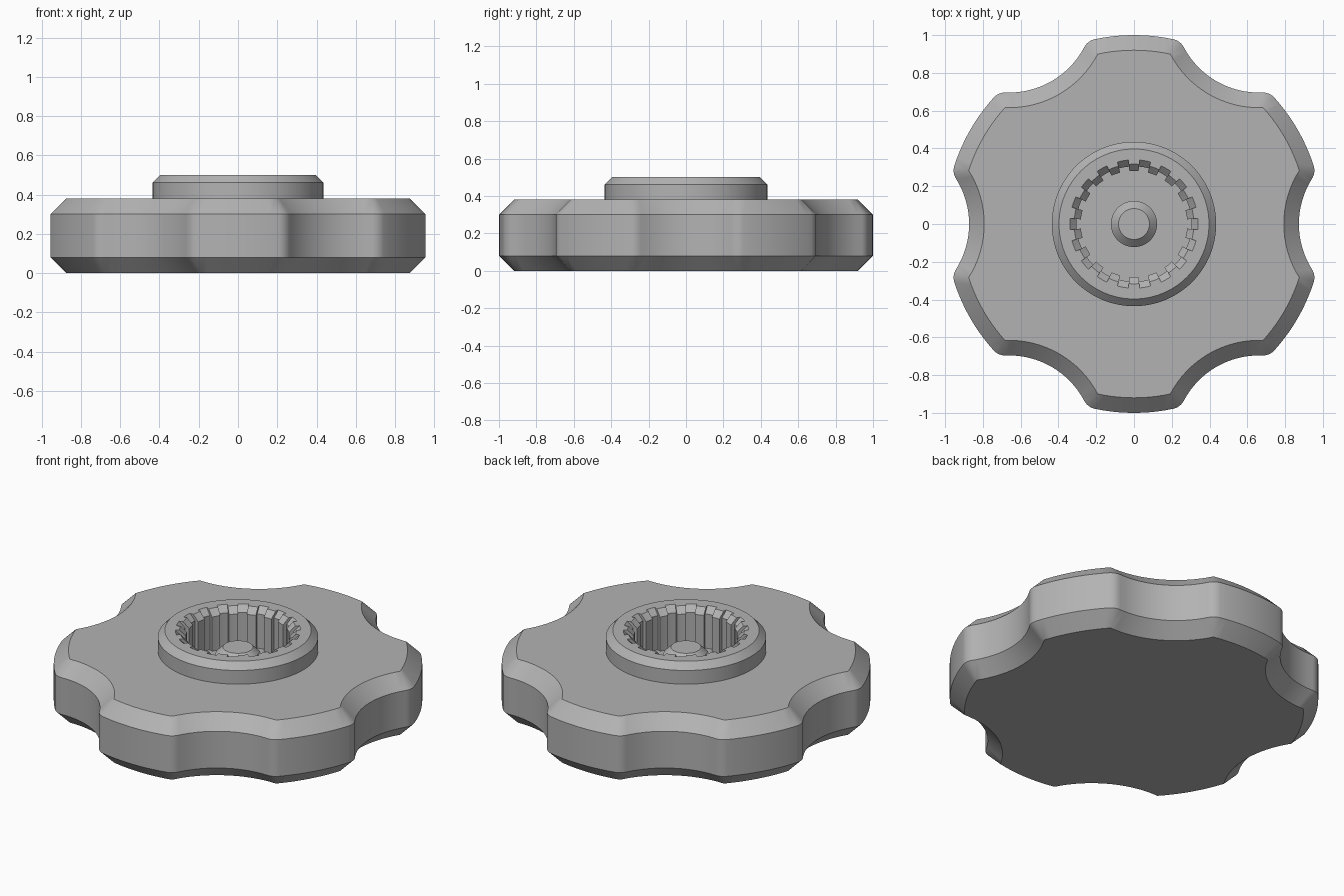
import bpy, bmesh
from math import sin, cos, pi, radians, atan2, sqrt
from mathutils import Vector, Matrix

if "Cube" in bpy.data.objects:
    bpy.data.objects.remove(bpy.data.objects["Cube"])

GREY = (0.45, 0.45, 0.45, 1)
grey = bpy.data.materials.new("plain grey")
grey.use_nodes = True
grey.diffuse_color = GREY
grey.node_tree.nodes["Principled BSDF"].inputs["Base Color"].default_value = GREY


def polar(r, a):
    return Vector((r * cos(a), r * sin(a)))


def loft(name, rings, cap_start=False, cap_end=False):
    """Skin a stack of (points, z) rings that share one point count."""
    bm = bmesh.new()
    rows = [[bm.verts.new((p.x, p.y, z)) for p in pts] for pts, z in rings]
    for low, high in zip(rows, rows[1:]):
        for i in range(len(low)):
            j = (i + 1) % len(low)
            bm.faces.new((low[i], low[j], high[j], high[i]))
    if cap_start:
        bm.faces.new(rows[0][::-1])
    if cap_end:
        bm.faces.new(rows[-1])
    bmesh.ops.remove_doubles(bm, verts=bm.verts, dist=1e-5)
    mesh = bpy.data.meshes.new(name)
    bm.to_mesh(mesh)
    bm.free()
    mesh.materials.append(grey)
    obj = bpy.data.objects.new(name, mesh)
    bpy.context.collection.objects.link(obj)
    bpy.ops.object.select_all(action='DESELECT')
    bpy.context.view_layer.objects.active = obj
    obj.select_set(True)
    bpy.ops.object.shade_smooth_by_angle(angle=radians(28))
    return obj


# Grip outline: six lobes and six scallops, with an outward normal per point
CHAMFER, LOBE_R, SCALLOP_R, SCALLOP_X = 0.08, 0.92, 0.53, 1.323
corner_x = (LOBE_R**2 + SCALLOP_X**2 - SCALLOP_R**2) / (2 * SCALLOP_X)
corner_y = sqrt(LOBE_R**2 - corner_x**2)
lobe_a = atan2(corner_y, corner_x)
scallop_a = atan2(corner_y, SCALLOP_X - corner_x)


def steps(start, end, n):
    return [start + (end - start) * i / n for i in range(n + 1)]


sector = []
for t in steps(scallop_a, -scallop_a, 16):
    sector.append((Vector((SCALLOP_X, 0)) - polar(SCALLOP_R, t), polar(1, t)))
for t in steps(-scallop_a, lobe_a, 6):
    sector.append((polar(LOBE_R, lobe_a), polar(1, t)))
for t in steps(lobe_a, pi / 3 - lobe_a, 10):
    sector.append((polar(LOBE_R, t), polar(1, t)))
for t in steps(pi / 3 - lobe_a, pi / 3 + scallop_a, 6):
    sector.append((polar(LOBE_R, pi / 3 - lobe_a), polar(1, t)))

inner, outer = [], []
for k in range(6):
    turn = Matrix.Rotation(k * pi / 3, 2)
    inner += [turn @ p for p, n in sector]
    outer += [turn @ (p + n * CHAMFER) for p, n in sector]
hub_hole = [p.normalized() * 0.38 for p in inner]

# Chamfered grip, open under the hub
loft("grip", [(inner, 0), (outer, 0.08), (outer, 0.30), (inner, 0.38),
              (hub_hole, 0.38)], cap_start=True)

# Hub with a splined bore: teeth and grooves alternate every ten degrees
TEETH = 18
half = pi / TEETH


def spline(tooth_r, groove_r):
    pts = []
    for k in range(2 * TEETH):
        r = tooth_r if k % 2 else groove_r
        pts += [polar(r, (k + s) * half) for s in steps(-0.5, 0.5, 3)]
    return pts


def round_ring(r):
    return spline(r, r)


FLOOR = 0.26
loft("hub", [(round_ring(0.435), 0.38), (round_ring(0.435), 0.462),
             (round_ring(0.397), 0.50), (spline(0.317, 0.34), 0.50),
             (spline(0.282, 0.305), 0.465), (spline(0.282, 0.305), FLOOR)],
     cap_end=True)

# Chamfered pin in the middle of the bore
loft("centre_pin", [(round_ring(0.122), FLOOR), (round_ring(0.122), 0.36),
                    (round_ring(0.082), 0.40)], cap_end=True)
